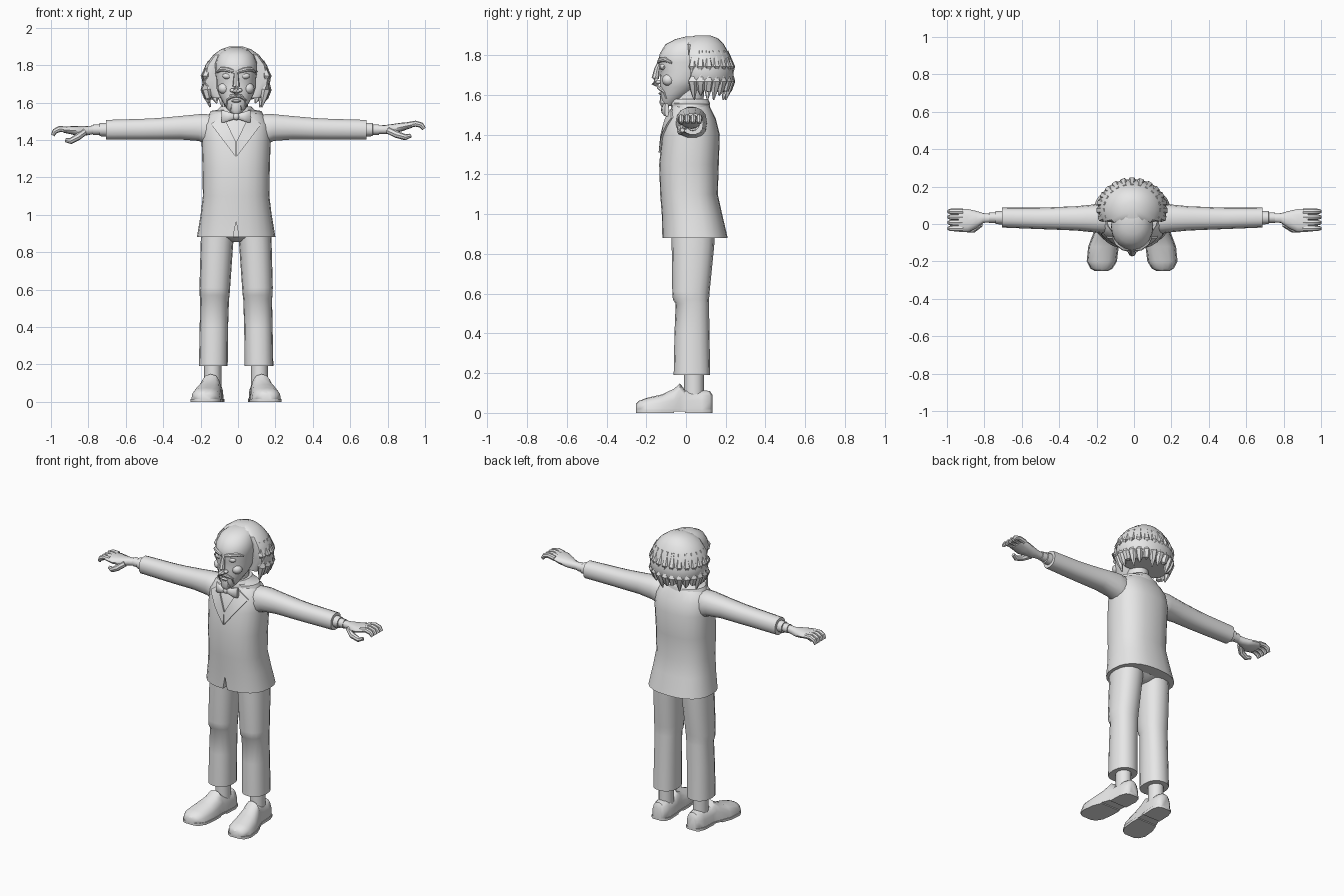
import bpy, bmesh, math
from mathutils import Vector, Matrix

CX = -0.01  # body centre line; part coordinates are relative to it
grey = bpy.data.materials.new("plain grey")
grey.diffuse_color = (0.8, 0.8, 0.8, 1)


def make(name, rings, mirror=False, fix=None):
    """Skin a list of point rings into a closed mesh object."""
    bm = bmesh.new()
    vs = [[bm.verts.new(fix(Vector(p)) if fix else p) for p in r] for r in rings]
    n = len(vs[0])
    for a, b in zip(vs, vs[1:]):
        for i in range(n):
            bm.faces.new((a[i], a[(i + 1) % n], b[(i + 1) % n], b[i]))
    bm.faces.new(vs[0])
    bm.faces.new(vs[-1])
    bmesh.ops.recalc_face_normals(bm, faces=bm.faces)
    me = bpy.data.meshes.new(name)
    bm.to_mesh(me)
    bm.free()
    me.materials.append(grey)
    ob = bpy.data.objects.new(name, me)
    ob.location.x = CX
    bpy.context.collection.objects.link(ob)
    if mirror:
        ob.modifiers.new("mirror", 'MIRROR').use_mirror_merge = False
    return ob


def loft(name, axis, rows, n=16, p=2.0, mirror=False, fix=None):
    """rows: position on axis, two centre values, two radii (superellipse)."""
    rings = []
    for pos, c1, c2, r1, r2 in rows:
        ring = []
        for i in range(n):
            t = 2 * math.pi * i / n
            c, s = math.cos(t), math.sin(t)
            a = c1 + r1 * math.copysign(abs(c) ** (2 / p), c)
            b = c2 + r2 * math.copysign(abs(s) ** (2 / p), s)
            ring.append({'x': (pos, a, b), 'y': (a, pos, b), 'z': (a, b, pos)}[axis])
        rings.append(ring)
    return make(name, rings, mirror, fix)


def tube(name, pts, n=8, mirror=False, fix=None):
    """pts: x, y, z, radius along a path."""
    P = [Vector(p[:3]) for p in pts]
    rings = []
    for i, p in enumerate(pts):
        d = P[min(i + 1, len(P) - 1)] - P[max(i - 1, 0)]
        q = d.to_track_quat('Z', 'Y')
        rings.append([P[i] + q @ Vector((p[3] * math.cos(2 * math.pi * k / n),
                                         p[3] * math.sin(2 * math.pi * k / n), 0))
                      for k in range(n)])
    return make(name, rings, mirror, fix)


def ball(name, c, r, mirror=False):
    rows = [(c[2] + r[2] * math.sin(a), c[0], c[1], r[0] * math.cos(a), r[1] * math.cos(a))
            for a in [math.radians(d) for d in (-85, -60, -30, 0, 30, 60, 85)]]
    return loft(name, 'z', rows, 12, mirror=mirror)


# jacket body with a notch at the front hem
TORSO = [(.88, 0, .045, .21, .165), (1.0, 0, .03, .19, .152), (1.1, 0, .015, .178, .145),
         (1.25, 0, .015, .18, .15), (1.4, 0, .025, .185, .145), (1.48, 0, .025, .18, .125),
         (1.53, 0, .025, .15, .10), (1.57, 0, .02, .08, .085)]
jacket = loft("jacket", 'z', TORSO, 24, 2.4)
cutter = make("hem_notch", [[(-.02, y, .86), (.018, y, .86), (.0, y, .965)] for y in (-.3, -.085)])
cutter.hide_render = True
mod = jacket.modifiers.new("notch", 'BOOLEAN')
mod.operation, mod.object = 'DIFFERENCE', cutter
bpy.context.view_layer.objects.active = jacket
bpy.ops.object.modifier_apply(modifier=mod.name)
bpy.data.objects.remove(cutter)


def front_y(x, z):
    """Front surface of the jacket."""
    for a, b in zip(TORSO, TORSO[1:]):
        if z <= b[0]:
            t = (z - a[0]) / (b[0] - a[0])
            cy, rx, ry = (a[k] + t * (b[k] - a[k]) for k in (2, 3, 4))
            return cy - ry * max(0, 1 - abs(x / rx) ** 2.4) ** (1 / 2.4)
    return -.07


# lapels: thin strips that follow the chest
rings = []
for i in range(7):
    t = i / 6
    o, inn = (.003 + .132 * t, 1.31 + .175 * t), (.001 + .069 * t, 1.39 + .14 * t)
    rings.append([(x, front_y(x, z) - d, z) for (x, z), d in
                  ((o, .009), (inn, .009), (inn, -.006), (o, -.006))])
make("lapel", rings, True)

# collars and neck
loft("jacket_collar", 'z', [(1.525, 0, .025, .15, .098), (1.555, 0, .022, .135, .098),
                            (1.56, 0, .02, .10, .1), (1.58, 0, .015, .08, .095)], 20)
loft("neck", 'z', [(1.54, 0, .01, .065, .075), (1.66, 0, .02, .062, .075)], 16)

# bow tie
loft("bow_wing", 'x', [(.005, -.105, 1.525, .010, .014), (.03, -.107, 1.525, .018, .022),
                       (.06, -.102, 1.525, .018, .032), (.077, -.096, 1.525, .010, .034)],
     10, 2.6, True)
ball("bow_knot", (0, -.11, 1.525), (.018, .016, .02))

# sleeves and shirt cuffs
loft("sleeve", 'x', [(.10, .025, 1.45, .07, .08), (.16, .027, 1.456, .078, .084),
                     (.20, .03, 1.466, .075, .073), (.3, .03, 1.465, .065, .064),
                     (.42, .03, 1.459, .06, .059), (.5, .03, 1.457, .057, .057),
                     (.697, .034, 1.454, .053, .054)], 14, 2.3, True)
loft("shirt_cuff", 'x', [(.68, .034, 1.455, .036, .037), (.73, .034, 1.455, .035, .035),
                         (.731, .034, 1.455, .028, .028), (.765, .034, 1.455, .028, .028)],
     12, mirror=True)


# cupped hands
def hand(side, wrist, stretch, tilt):
    rot = Matrix.Rotation(math.radians(tilt), 3, 'Y')

    def place(v):
        v = rot @ Vector((v.x * stretch, v.y, v.z))
        return Vector((side * (wrist + v.x) - CX, v.y + .032, v.z + 1.455))
    loft(side_name[side] + "_palm", 'x',
         [(-.02, 0, 0, .021, .022), (.04, 0, 0, .026, .024), (.08, -.008, .003, .045, .027),
          (.13, -.014, .014, .062, .023), (.185, -.014, .026, .06, .016)], 12, 2.3, fix=place)
    for k in range(4):
        y = -.055 + .03 * k
        tube(side_name[side] + "_finger", [(.16, y, .024, .016), (.205, y, .032, .016),
             (.235, y, .024, .015), (.25, y, .004, .011)], fix=place)
    tube(side_name[side] + "_thumb", [(.06, -.03, -.004, .02), (.105, -.06, -.026, .019),
         (.15, -.06, -.041, .016), (.178, -.05, -.032, .011)], fix=place)


side_name = {1: "right", -1: "left"}
hand(1, .745, 1.0, 0)
hand(-1, .77, .89, 9)

# trousers
loft("trouser_leg", 'z', [(.19, .122, .03, .077, .092), (.40, .119, .03, .076, .088),
                          (.55, .115, .032, .077, .084), (.57, .115, .025, .08, .091),
                          (.61, .114, .025, .082, .094), (.84, .103, .035, .087, .107),
                          (.93, .096, .035, .09, .11)], 16, 2.3, True)
loft("hips", 'z', [(.855, 0, .035, .03, .07), (.88, 0, .035, .15, .10), (.97, 0, .035, .16, .11)], 16)

# ankles and shoes
loft("ankle", 'z', [(.08, .125, .04, .046, .05), (.21, .125, .04, .046, .05)], 12, mirror=True)
SHOE = [(-.252, .165, .045, .03), (-.238, .164, .06, .056), (-.2, .162, .075, .077),
        (-.12, .153, .093, .078), (-.06, .142, .122, .066), (-.03, .136, .148, .06),
        (-.005, .13, .115, .058), (.08, .126, .115, .059), (.12, .125, .11, .046),
        (.133, .125, .09, .028)]
loft("shoe", 'y', [(y, x, .015, w, h - .015) for y, x, h, w in SHOE], 16, 2.5, True,
     lambda v: Vector((v.x, v.y, max(v.z, .012))))


def sole(name, rows, z0, z1):
    edge = [(x + w + .004, y) for y, x, h, w in rows] + \
           [(x - w - .004, y) for y, x, h, w in reversed(rows)]
    make(name, [[(x, y, z) for x, y in edge] for z in (z0, z1)], True)


sole("sole", SHOE, .006, .016)
sole("sole_front", SHOE[:5], 0, .007)
sole("heel", SHOE[6:], 0, .007)

# head
loft("head", 'z', [(1.545, 0, -.09, .028, .028), (1.57, 0, -.075, .052, .05),
                   (1.60, 0, -.058, .07, .07), (1.64, 0, -.032, .092, .098),
                   (1.68, 0, -.02, .106, .112), (1.72, 0, -.012, .106, .116),
                   (1.765, 0, -.01, .113, .132), (1.81, 0, -.005, .112, .126),
                   (1.855, 0, .005, .095, .108), (1.88, 0, .03, .068, .085),
                   (1.893, 0, .04, .035, .045)], 20, 2.1)
tube("nose", [(0, -.125, 1.785, .008), (0, -.146, 1.73, .014), (0, -.154, 1.685, .019),
              (0, -.154, 1.662, .021), (0, -.14, 1.65, .012)])
ball("nostril", (.02, -.138, 1.665), (.013, .014, .011), True)
ball("eye", (.046, -.113, 1.742), (.028, .018, .017), True)
tube("brow", [(.012, -.136, 1.765, .010), (.045, -.13, 1.775, .013),
              (.08, -.105, 1.778, .012), (.102, -.072, 1.762, .006)], mirror=True)
ball("cheek", (.064, -.088, 1.675), (.034, .033, .03), True)
tube("moustache", [(0, -.137, 1.638, .010), (.028, -.13, 1.632, .011),
                   (.048, -.11, 1.615, .008), (.052, -.1, 1.58, .004)], mirror=True)
ball("lower_lip", (0, -.126, 1.608), (.026, .012, .008))
loft("goatee", 'z', [(1.54, 0, -.112, .018, .012), (1.56, 0, -.112, .032, .022),
                     (1.595, 0, -.113, .026, .018)], 10, 2.5)

# hair: shell behind the face with hanging locks
loft("hair", 'z', [(1.625, 0, .10, .14, .11), (1.66, 0, .09, .17, .145),
                   (1.72, 0, .08, .184, .16), (1.80, 0, .075, .165, .147),
                   (1.855, 0, .075, .122, .115), (1.885, 0, .08, .08, .08),
                   (1.9, 0, .085, .035, .035)], 28, 2.1,
     fix=lambda v: Vector((v.x, max(v.y, .005 + (1.89 - v.z) * .1), v.z)))
for i in range(15):
    a = math.radians(-18 + 216 * i / 14)
    c, s = math.cos(a), math.sin(a)
    low = 1.575 + .022 * (i % 3)
    tube("hair_lock", [(k * .17 * c, .08 + k * .148 * s, z, r) for k, z, r in
                       ((.83, 1.82, .012), (1.0, 1.74, .023), (.99, 1.67, .025),
                        (.92, 1.625, .018), (.84, low, .004))], 6)

# smooth shading with sharp edges kept
for ob in bpy.context.scene.objects:
    ob.select_set(True)
bpy.context.view_layer.objects.active = jacket
bpy.ops.object.shade_smooth_by_angle(angle=math.radians(40))
